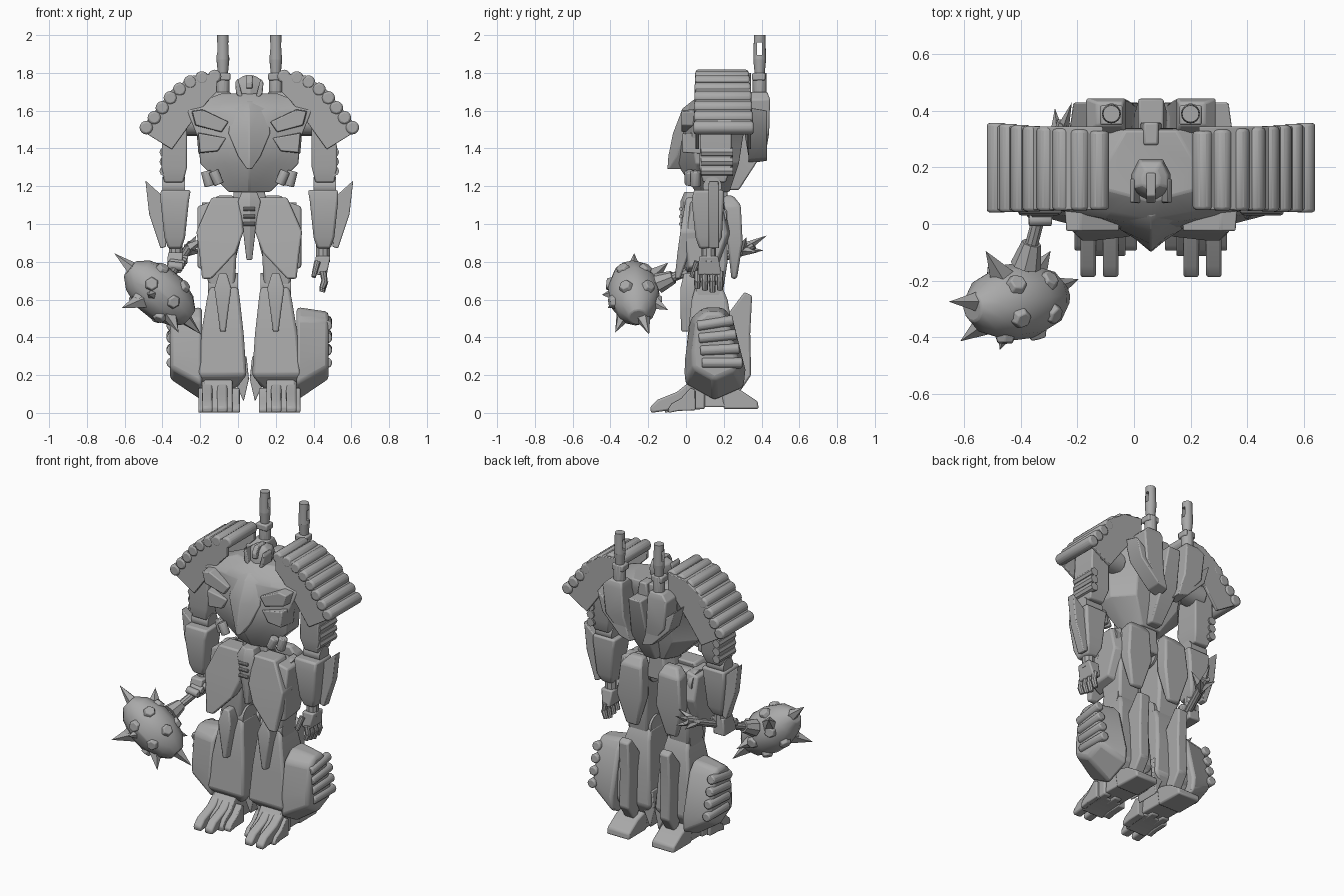
import bpy
import bmesh
import math
from mathutils import Matrix, Vector

CENTRE = Vector((.06, 0, 0))   # the body's mirror plane is slightly off centre
parts = []

default_cube = bpy.data.objects.get("Cube")
if default_cube:
    bpy.data.objects.remove(default_cube)

grey = bpy.data.materials.new("plain_grey")
grey.use_nodes = True
grey.diffuse_color = (.4, .4, .4, 1)
shader = next(n for n in grey.node_tree.nodes if n.type == 'BSDF_PRINCIPLED')
shader.inputs["Base Color"].default_value = grey.diffuse_color


def make(name, bm, mirror=True, bevel=0):
    """Turn a bmesh into a finished object, optionally mirrored and bevelled."""
    bmesh.ops.remove_doubles(bm, verts=bm.verts, dist=.0001)
    bmesh.ops.recalc_face_normals(bm, faces=bm.faces)
    mesh = bpy.data.meshes.new(name)
    bm.to_mesh(mesh)
    bm.free()
    mesh.materials.append(grey)
    obj = bpy.data.objects.new(name, mesh)
    obj.location = CENTRE
    bpy.context.collection.objects.link(obj)
    if bevel:
        mod = obj.modifiers.new("bevel", 'BEVEL')
        mod.width, mod.segments, mod.limit_method = bevel, 2, 'ANGLE'
    if mirror:
        obj.modifiers.new("mirror", 'MIRROR').use_mirror_merge = False
    parts.append(obj)
    return obj


def loft(name, rings, **options):
    """Skin a stack of rings that share one point count."""
    bm = bmesh.new()
    loops = [[bm.verts.new(p) for p in ring] for ring in rings]
    count = len(loops[0])
    for low, high in zip(loops, loops[1:]):
        for i in range(count):
            j = (i + 1) % count
            bm.faces.new((low[i], low[j], high[j], high[i]))
    bm.faces.new(loops[0])
    bm.faces.new(loops[-1])
    return make(name, bm, **options)


def block(name, *sections, bevel=.008, **options):
    """Stack of rectangles: height, inner x, outer x, front y, back y."""
    rings = [[(a, f, z), (b, f, z), (b, r, z), (a, r, z)] for z, a, b, f, r in sections]
    return loft(name, rings, bevel=bevel, **options)


def slab(name, axis, outline, start, end, taper=1, lift=0, bevel=.006, **options):
    """Extrude an outline along x or y; the start face is scaled by taper and lifted."""
    middle = sum((Vector(p) for p in outline), Vector((0, 0))) / len(outline)
    rings = []
    for depth, scale, rise in ((start, taper, lift), (end, 1, 0)):
        flat = [middle + (Vector(p) - middle) * scale + Vector((0, rise)) for p in outline]
        rings.append([(depth, p.x, p.y) if axis == 'x' else (p.x, depth, p.y) for p in flat])
    return loft(name, rings, bevel=bevel, **options)


def add_rod(bm, a, b, ra, rb, sides):
    a, b = Vector(a), Vector(b)
    turn = (b - a).to_track_quat('Z', 'Y').to_matrix().to_4x4()
    bmesh.ops.create_cone(bm, cap_ends=True, segments=sides, radius1=ra, radius2=rb,
                          depth=(b - a).length, matrix=Matrix.Translation((a + b) / 2) @ turn)


def rods(name, items, ra, rb=None, sides=10, **options):
    bm = bmesh.new()
    for a, b in items:
        add_rod(bm, a, b, ra, ra if rb is None else rb, sides)
    return make(name, bm, **options)


def body(name, *sections, **options):
    """Centred faceted shell: height, half width, ridge y, side y, back y."""
    rings = []
    for z, w, ridge, side, back in sections:
        half = [(0, ridge), (w * .5, (ridge + side) / 2), (w, side),
                (w, (side + back) / 2), (w * .6, back)]
        full = half + [(-x, y) for x, y in reversed(half[1:])]
        rings.append([(x, y, z) for x, y in full])
    return loft(name, rings, mirror=False, **options)


# Torso
body("chest", (1.17, .11, .05, .08, .23), (1.32, .26, -.05, .05, .28),
     (1.45, .27, -.05, .03, .30), (1.60, .33, -.01, .05, .33), (1.64, .28, .02, .07, .34),
     (1.69, .15, .08, .12, .33), bevel=.006)
body("chest_beak", (1.29, .012, -.10, -.09, .05), (1.36, .06, -.095, -.05, .06),
     (1.48, .11, -.07, -.02, .08), (1.61, .10, -.02, .02, .10), (1.65, .06, .03, .05, .12), bevel=.005)
slab("upper_chest_panel", 'y', [(.10, 1.54), (.25, 1.61), (.31, 1.60), (.29, 1.52), (.14, 1.48)],
     -.025, .10, taper=.9)
slab("lower_chest_panel", 'y', [(.11, 1.46), (.28, 1.49), (.27, 1.37), (.16, 1.38)], -.02, .10, taper=.85)
rods("rib_pod", [((.16, .02, 1.21), (.19, .02, 1.28)), ((.21, .05, 1.20), (.23, .05, 1.28))], .028, bevel=.006)
body("waist", (1.02, .12, .07, .09, .22), (1.10, .09, .06, .08, .22), (1.2, .08, .06, .08, .22), bevel=.008)
body("pelvis_guard", (.81, .015, -.01, .0, .08), (.98, .035, -.03, -.01, .12),
     (1.12, .06, -.03, -.01, .14), (1.17, .04, -.01, .01, .14), bevel=.005)
rods("pelvis_bars", [((-.03, -.028, z), (.03, -.028, z)) for z in (1.0, 1.04, 1.08)], .01, mirror=False)

# Head with helmet, cheeks and crest
body("head", (1.63, .045, .08, .10, .20), (1.67, .062, .075, .11, .22), (1.73, .07, .09, .12, .23),
     (1.765, .06, .10, .13, .22), (1.785, .03, .12, .14, .19), bevel=.006)
slab("cheek_guard", 'y', [(.03, 1.65), (.07, 1.69), (.075, 1.75), (.06, 1.77), (.045, 1.71)], .075, .16)
slab("crest", 'x', [(.075, 1.72), (.075, 1.75), (.10, 1.79), (.18, 1.79), (.18, 1.7)],
     -.016, .016, mirror=False, bevel=.004)
block("neck_block", (1.60, -.04, .04, .27, .36), (1.70, -.025, .025, .28, .36), mirror=False)

# Back columns, plates and cannons
block("back_column", (1.36, .05, .11, .33, .42), (1.48, .08, .21, .31, .44),
      (1.66, .09, .23, .32, .445), (1.70, .10, .19, .35, .43))
slab("back_plate", 'y', [(.03, 1.32), (.11, 1.34), (.25, 1.48), (.29, 1.62), (.18, 1.53), (.06, 1.42)],
     .43, .33, taper=.9)
block("spine", (1.18, -.04, .04, .22, .28), (1.35, -.06, .06, .26, .39),
      (1.62, -.045, .045, .33, .445), mirror=False)
rods("cannon_collar", [((.14, .39, 1.66), (.14, .39, 1.80))], .038, bevel=.006)
block("cannon_bracket", (1.76, .10, .18, .35, .42), (1.80, .10, .18, .35, .42))
rods("cannon_neck", [((.14, .39, 1.78), (.14, .39, 1.87))], .025, .034, sides=16)
barrel = rods("cannon_barrel", [((.14, .39, 1.87), (.14, .39, 2.0))], .034, .03, sides=16, bevel=.005)
slot = block("cannon_slot_cutter", (1.895, .05, .25, .377, .403), (1.96, .05, .25, .377, .403),
             mirror=False, bevel=0)
slot.hide_render = True
slot.hide_viewport = True
parts.remove(slot)
cut = barrel.modifiers.new("slot", 'BOOLEAN')
cut.object = slot
barrel.modifiers.move(len(barrel.modifiers) - 1, 0)

# Curved, ribbed shoulder shields
arc = [(.17, 1.80), (.30, 1.785), (.41, 1.71), (.58, 1.50)]
slab("shield_roof", 'y', arc + [(.55, 1.48), (.39, 1.66), (.28, 1.74), (.17, 1.75)], .05, .345)
for name, front in (("shield_front_wall", .05), ("shield_back_wall", .325)):
    slab(name, 'y', arc + [(.41, 1.395), (.32, 1.52), (.22, 1.65), (.17, 1.70)], front, front + .02, bevel=.004)
curve = [Vector(p) for p in arc]
lengths = [(b - a).length for a, b in zip(curve, curve[1:])]
ribs = []
for i in range(8):
    travel = sum(lengths) * (i + .4) / 7.9
    for a, b, span in zip(curve, curve[1:], lengths):
        if travel <= span:
            spot = a.lerp(b, travel / span) - Vector((.013, .016))
            flare = .004 * i
            ribs.append(((spot.x, .05 - flare / 3, spot.y), (spot.x, .33 + flare, spot.y)))
            break
        travel -= span
rods("shield_ribs", ribs, .038, sides=8, bevel=.012)

# Arms
rods("shoulder_joint", [((.22, .19, 1.54), (.40, .19, 1.54))], .075, sides=14, bevel=.01)
block("upper_arm", (1.22, .35, .45, .09, .21), (1.30, .33, .465, .07, .24), (1.56, .33, .46, .08, .24))
rods("upper_arm_bands", [((.45, .08, z), (.45, .25, z)) for z in (1.28, 1.33, 1.38)], .026, sides=8)
rods("elbow", [((.34, .14, 1.2), (.46, .14, 1.2))], .05, sides=14)
block("forearm", (.87, .36, .43, .07, .16), (.93, .34, .45, .05, .19),
      (1.12, .32, .47, .03, .20), (1.18, .31, .47, .04, .20), bevel=.012)
slab("forearm_blade", 'y', [(.45, 1.14), (.55, 1.23), (.53, 1.05), (.47, .87), (.44, .88)], .12, .175)
rods("wrist", [((.39, .12, .80), (.39, .12, .9))], .038)

# Open left hand
block("left_palm", (.73, .355, .41, .06, .19), (.83, .35, .43, .07, .17), mirror=False)
for i in range(4):
    y = .06 + i * .04
    tip = .64 + .01 * abs(i - 2)
    rods("left_finger", [((.39, y, .75), (.40, y, .69)), ((.40, y, .70), (.385, y, tip))], .019, .015, sides=8, mirror=False)
rods("left_thumb", [((.36, .06, .8), (.34, .03, .72))], .018, .013, mirror=False)

# Right fist gripping the mace shaft
grip, tail, hub = Vector((-.39, .06, .77)), Vector((-.31, .36, .89)), Vector((-.475, -.275, .635))
along = (tail - grip).normalized()
block("right_fist", (.74, -.44, -.36, .02, .15), (.85, -.43, -.35, .05, .15), mirror=False)
rods("right_fingers", [(grip + along * s + Vector((-.03, 0, .03)), grip + along * s + Vector((.05, 0, .02)))
                       for s in (-.05, -.015, .02, .055)], .024, mirror=False, bevel=.006)
rods("mace_shaft", [(hub, tail)], .024, mirror=False)
rods("mace_collar", [(hub.lerp(grip, .38), hub.lerp(grip, .62))], .055, .035, sides=8, mirror=False)
rods("mace_tail_spikes", [(tail - along * .08, tail + Vector(p)) for p in
                          ((.03, .07, .05), (.06, .02, -.04), (-.03, .05, -.03), (.08, -.04, .04))],
     .034, 0, sides=4, mirror=False)

# Mace head: long faceted barrel, broad spikes and raised pads
axis = Vector((.76, .1, -.62)).normalized()
aim = axis.to_track_quat('Z', 'Y')


def around(angle, radius, height):
    return hub + aim @ Vector((math.cos(angle) * radius, math.sin(angle) * radius, height))


angles = [math.tau * i / 12 for i in range(12)]
loft("mace_head", [[around(t, r, h) for t in angles] for r, h in
                   ((.05, -.205), (.10, -.15), (.135, -.05), (.135, .05), (.10, .15), (.05, .205))],
     mirror=False, bevel=.006)
reaches = [Vector(p) for p in ((-.24, 0, .21), (.22, .08, -.22), (-.11, .18, .16), (-.06, -.17, -.01),
                               (-.2, -.14, -.08), (.1, -.1, -.21), (.12, .18, -.09))]
rods("mace_spikes", [(hub + p * .4, hub + p) for p in reaches], .058, 0, sides=5, mirror=False)
rods("mace_pads", [(around(t, .10, h), around(t, .14, h * 1.1)) for t in angles[::2] for h in (-.07, .07)],
     .046, .03, sides=6, mirror=False, bevel=.005)

# Hips and skirt armour
rods("hip_joint", [((.05, .14, 1.04), (.25, .14, 1.04))], .075, sides=14)
block("thigh", (.60, .08, .21, .06, .19), (.80, .07, .23, .04, .22), (1.08, .06, .22, .04, .22), bevel=.015)
block("front_skirt", (.71, .20, .25, -.06, -.03), (.85, .07, .265, -.045, .02),
      (.96, .03, .28, -.03, .08), (1.14, .05, .20, 0, .12), bevel=.01)
slab("side_skirt", 'x', [(.02, 1.12), (.2, 1.12), (.24, .95), (.17, .76), (0, .74), (-.02, .92)],
     .275, .2, taper=.85, bevel=.01)
block("rear_skirt", (.71, .10, .18, .24, .27), (.90, .05, .23, .22, .30),
      (1.10, .06, .21, .20, .29), (1.15, .08, .17, .20, .25), bevel=.012)

# Legs
rods("knee_joint", [((.06, .12, .67), (.22, .12, .67))], .07, sides=14)
block("knee_guard", (.43, .125, .155, -.025, .05), (.55, .11, .17, -.03, .06),
      (.66, .095, .185, -.03, .06), (.74, .12, .16, -.01, .06))
block("shin", (.13, .07, .24, .06, .22), (.2, .015, .275, -.01, .26), (.42, .03, .255, .01, .25),
      (.60, .05, .225, .03, .22), (.67, .06, .21, .05, .19), bevel=.015)
slab("inner_calf_guard", 'y', [(.015, .3), (.002, .18), (.03, .06), (.08, .17), (.08, .3)], .08, .24)
slab("calf_fender", 'x', [(.02, .5), (.09, .56), (.2, .56), (.25, .5), (.32, .22), (.31, .13),
                          (.15, .06), (-.01, .15), (-.01, .28)], .42, .25, taper=.72, lift=.04, bevel=.02)
rods("fender_ribs", [((.41, .06 + i * .008, .46 - i * .065), (.41, .25 + i * .016, .49 - i * .075))
                     for i in range(4)], .03, sides=8, bevel=.008)
slab("calf_fin", 'x', [(.22, .52), (.31, .64), (.35, .62), (.34, .42), (.345, .2), (.27, .09), (.2, .2)],
     .11, .18, bevel=.01)

# Feet
block("ankle", (.03, .08, .24, -.01, .24), (.12, .09, .23, .0, .22), (.22, .10, .22, .04, .2))
toe = [(.05, .19), (-.05, .11), (-.15, .07), (-.19, .03), (-.185, .0), (-.08, .015), (.1, .02), (.1, .17)]
for inner, outer in ((.115, .17), (.195, .25)):
    slab("toe", 'x', toe, inner, outer, bevel=.01)
slab("foot_bridge", 'x', [(y * .6, z) for y, z in toe], .09, .24)
for inner, outer in ((.05, .10), (.235, .27)):
    slab("side_toe", 'x', [(y * .5, z * .7) for y, z in toe], inner, outer)
slab("heel", 'x', [(.18, .15), (.29, .12), (.38, .06), (.385, .02), (.2, .02)], .08, .24, bevel=.01)

# Smooth shading with kept edges
bpy.ops.object.select_all(action='DESELECT')
for obj in parts:
    obj.select_set(True)
bpy.context.view_layer.objects.active = parts[0]
bpy.ops.object.shade_smooth_by_angle(angle=math.radians(30))
